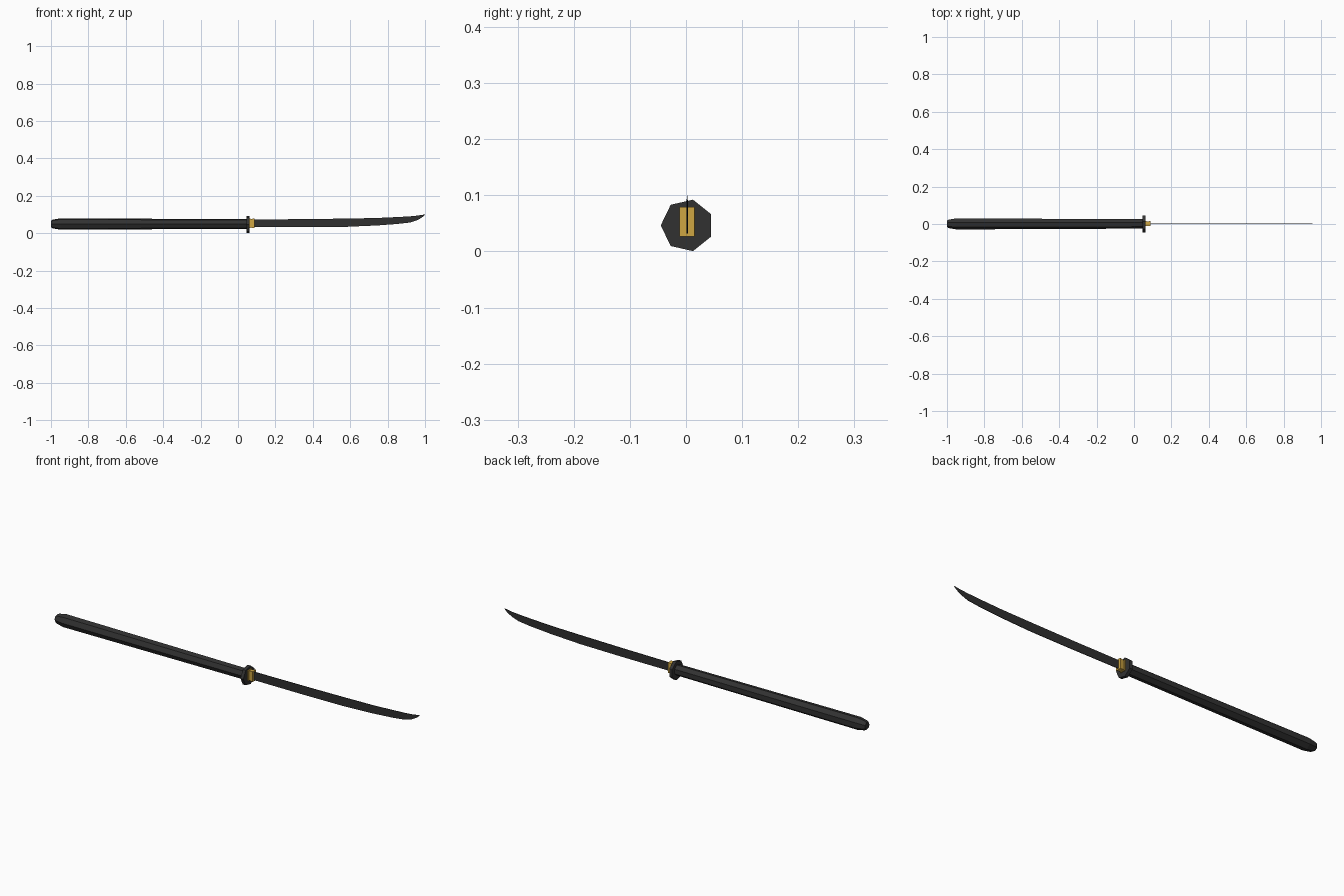
import bpy, bmesh, math

if "Cube" in bpy.data.objects:
    bpy.data.objects.remove(bpy.data.objects["Cube"])

CY, CZ = 0.002, 0.0465   # long axis of the sword


def material(name, rgb):
    m = bpy.data.materials.new(name)
    m.diffuse_color = (*rgb, 1)
    m.use_nodes = True
    m.node_tree.nodes["Principled BSDF"].inputs["Base Color"].default_value = m.diffuse_color
    return m


black = material("black", (0.031, 0.031, 0.031))
steel = material("dark steel", (0.029, 0.029, 0.029))
gold = material("gold", (0.62, 0.38, 0.055))


def loft(name, rings, mat):
    """Bridge successive rings of points and cap both ends."""
    bm = bmesh.new()
    loops = [[bm.verts.new(p) for p in ring] for ring in rings]
    n = len(loops[0])
    for a, b in zip(loops, loops[1:]):
        for i in range(n):
            j = (i + 1) % n
            bm.faces.new((a[i], a[j], b[j], b[i]))
    bm.faces.new(loops[0])
    bm.faces.new(loops[-1])
    bmesh.ops.recalc_face_normals(bm, faces=bm.faces)
    me = bpy.data.meshes.new(name)
    bm.to_mesh(me)
    bm.free()
    me.materials.append(mat)
    ob = bpy.data.objects.new(name, me)
    bpy.context.collection.objects.link(ob)
    return ob


def heptagon(x, r, cz=CZ):
    angles = [math.pi + k * math.tau / 7 for k in range(7)]
    return [(x, CY + r * math.cos(a), cz + r * math.sin(a)) for a in angles]


def rect(x, hy, z0, z1):
    return [(x, CY - hy, z0), (x, CY + hy, z0), (x, CY + hy, z1), (x, CY - hy, z1)]


# seven-sided grip with a rounded pommel end
loft("grip", [heptagon(x, r, 0.049) for x, r in
              [(-1.0, 0.018), (-0.99, 0.024), (-0.95, 0.031), (0.05, 0.0265)]], black)

# guard disc
loft("guard", [heptagon(0.045, 0.047), heptagon(0.061, 0.047)], black)

# gold collar: base plate and slightly flared sleeve
loft("collar_base", [rect(0.058, 0.014, 0.027, 0.078), rect(0.067, 0.014, 0.027, 0.078)], gold)
loft("collar_sleeve", [rect(0.064, 0.011, 0.030, 0.075), rect(0.089, 0.0135, 0.027, 0.079)], gold)

# thin curved blade: x, bottom edge, top edge
stations = [(0.08, 0.032, 0.073), (0.35, 0.032, 0.075), (0.58, 0.034, 0.078),
            (0.74, 0.041, 0.081), (0.85, 0.049, 0.086), (0.92, 0.057, 0.090),
            (0.96, 0.070, 0.094), (0.985, 0.085, 0.098), (1.0, 0.0985, 0.1)]
loft("blade", [rect(x, 0.0015 if x < 0.95 else 0.0005, lo, hi)
               for x, lo, hi in stations], steel)
